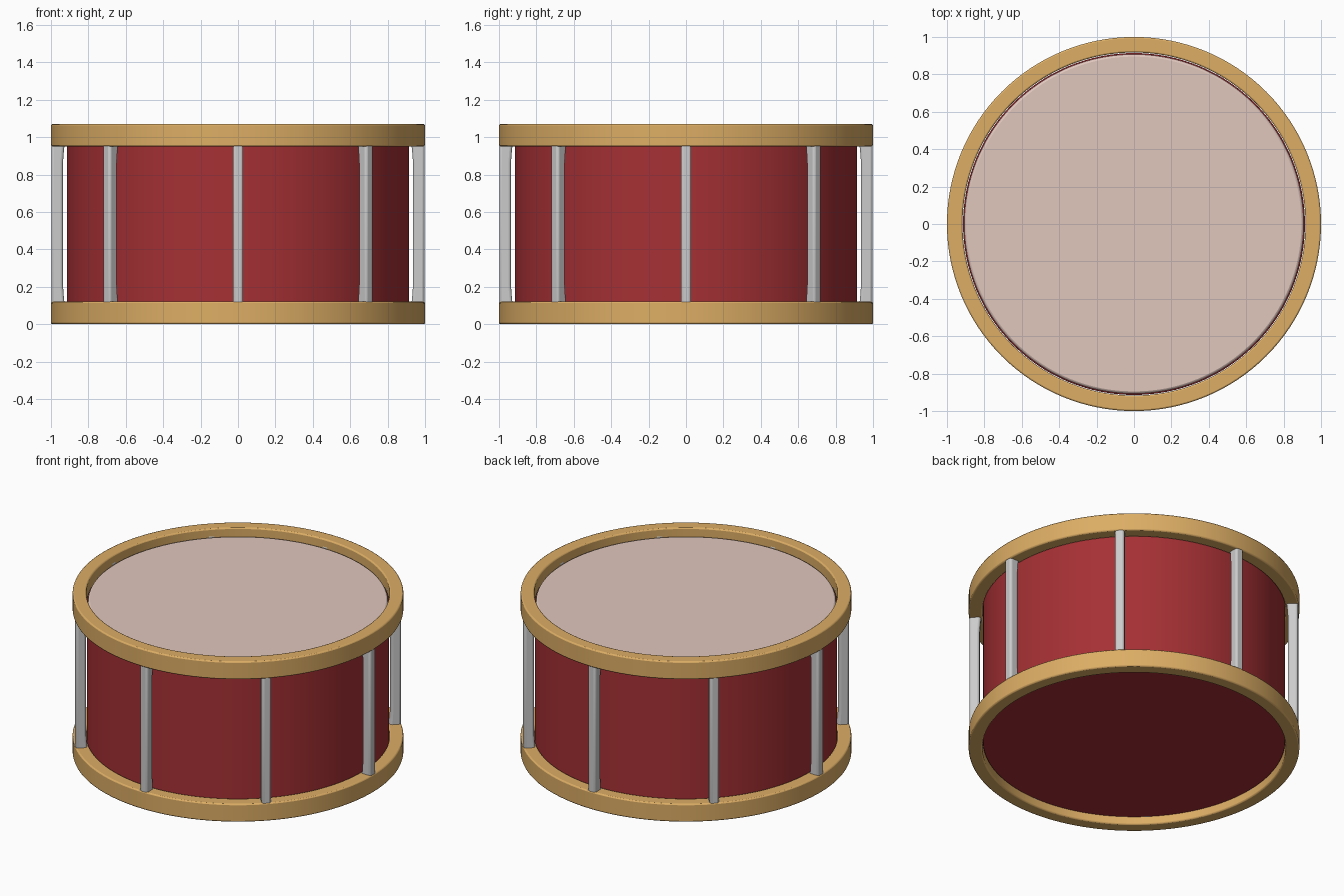
import bpy, bmesh
from math import pi, sin, cos, radians

if "Cube" in bpy.data.objects:
    bpy.data.objects.remove(bpy.data.objects["Cube"])

SEG = 128


def material(name, rgb):
    m = bpy.data.materials.new(name)
    m.diffuse_color = (*rgb, 1)
    m.use_nodes = True
    m.node_tree.nodes["Principled BSDF"].inputs["Base Color"].default_value = m.diffuse_color
    return m


gold = material("gold_wood", (0.72, 0.42, 0.13))
red = material("red_lacquer", (0.38, 0.03, 0.035))
skin = material("drum_skin", (0.75, 0.57, 0.51))


def finish(name, bm, mat=None, bevel=0, segments=2):
    bmesh.ops.recalc_face_normals(bm, faces=bm.faces)
    me = bpy.data.meshes.new(name)
    bm.to_mesh(me)
    bm.free()
    ob = bpy.data.objects.new(name, me)
    bpy.context.collection.objects.link(ob)
    if mat:
        me.materials.append(mat)
    if bevel:
        b = ob.modifiers.new("bevel", "BEVEL")
        b.width, b.segments = bevel, segments
        b.limit_method, b.angle_limit = "ANGLE", radians(40)
    bpy.ops.object.select_all(action="DESELECT")
    ob.select_set(True)
    bpy.context.view_layer.objects.active = ob
    bpy.ops.object.shade_smooth_by_angle(angle=radians(40))
    return ob


def disc(name, r, z0, z1, mat, bevel):
    bm = bmesh.new()
    bmesh.ops.create_cone(bm, cap_ends=True, segments=SEG, radius1=r, radius2=r, depth=z1 - z0)
    bmesh.ops.translate(bm, verts=bm.verts, vec=(0, 0, (z0 + z1) / 2))
    return finish(name, bm, mat, bevel)


def hoop(name, r0, r1, z0, z1, mat):
    bm = bmesh.new()
    rings = []
    for i in range(SEG):
        a = 2 * pi * i / SEG
        rings.append([bm.verts.new((r * cos(a), r * sin(a), z))
                      for r, z in ((r0, z0), (r1, z0), (r1, z1), (r0, z1))])
    for i in range(SEG):
        p, q = rings[i], rings[(i + 1) % SEG]
        for k in range(4):
            n = (k + 1) % 4
            bm.faces.new((p[k], q[k], q[n], p[n]))
    return finish(name, bm, mat, 0.008)


# Shell, closed at the bottom, and the skin on top
disc("shell", 0.914, 0.05, 1.0, red, 0.004)
disc("drum_head", 0.907, 0.98, 1.02, skin, 0.012)

# Wooden hoops
hoop("bottom_hoop", 0.917, 1.0, 0.0, 0.12, gold)
hoop("top_hoop", 0.917, 1.0, 0.95, 1.07, gold)

# Tension rods: radial profile with slightly thicker ends, given a width
profile = [(0.997, 0.045), (0.997, 1.025), (0.913, 1.025), (0.93, 0.94), (0.936, 0.86),
           (0.936, 0.21), (0.93, 0.13), (0.913, 0.045)]
for i in range(8):
    bm = bmesh.new()
    face = bm.faces.new([bm.verts.new((r, -0.028, z)) for r, z in profile])
    ext = bmesh.ops.extrude_face_region(bm, geom=[face])
    verts = [v for v in ext["geom"] if isinstance(v, bmesh.types.BMVert)]
    bmesh.ops.translate(bm, verts=verts, vec=(0, 0.056, 0))
    rod = finish(f"tension_rod_{i + 1}", bm, None, 0.014, 3)
    rod.rotation_euler.z = i * pi / 4
